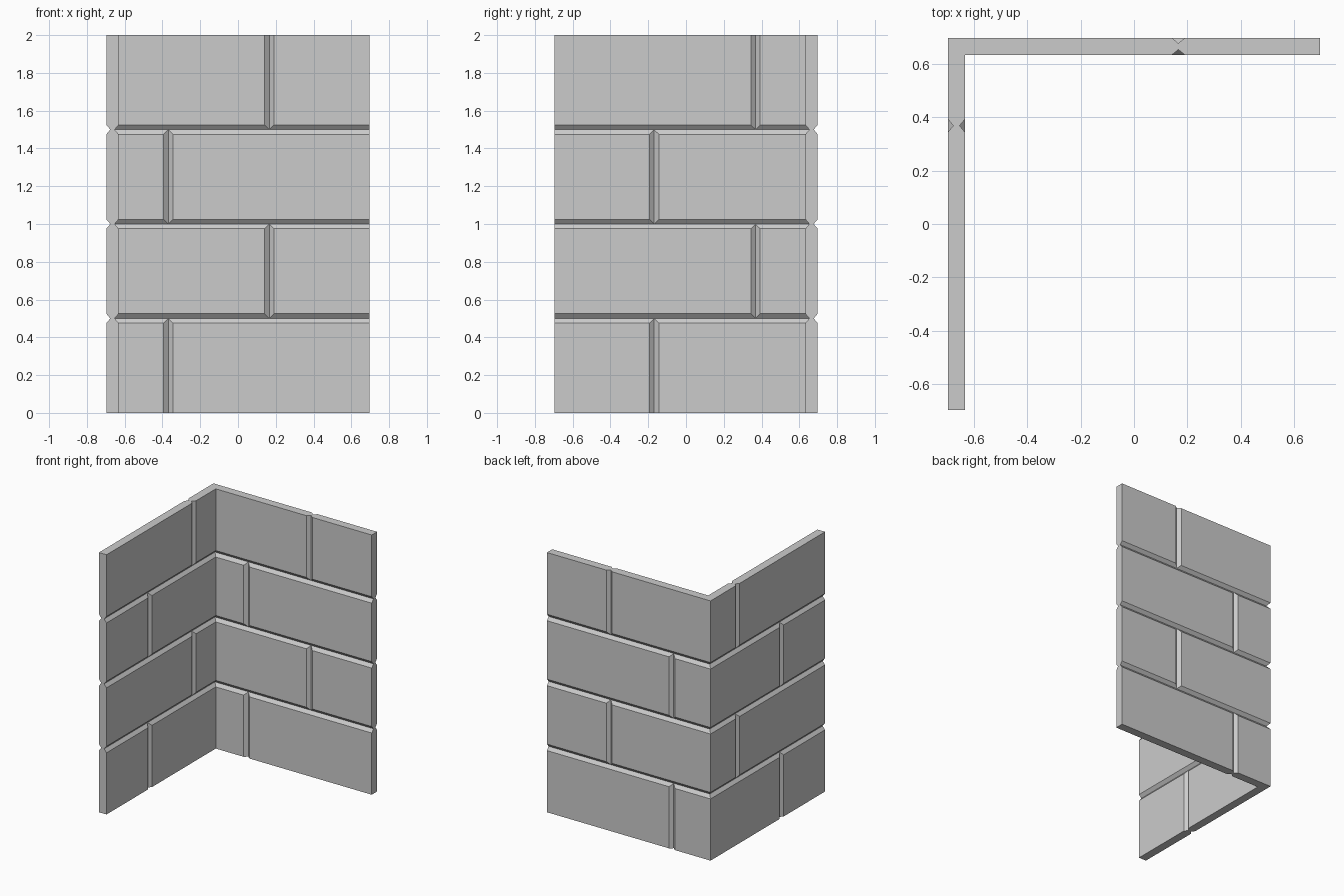
import bpy, bmesh

if "Cube" in bpy.data.objects:
    bpy.data.objects.remove(bpy.data.objects["Cube"])

H = 0.697      # half footprint
T = 0.065      # wall thickness
D = 0.021      # groove depth
W = 0.025      # groove half width
COURSE = 0.5   # course height


def to_object(name, bm):
    bmesh.ops.recalc_face_normals(bm, faces=bm.faces)
    mesh = bpy.data.meshes.new(name)
    bm.to_mesh(mesh)
    bm.free()
    ob = bpy.data.objects.new(name, mesh)
    bpy.context.collection.objects.link(ob)
    return ob


def loft(bm, rings):
    """Skin a stack of equal-sized rings and cap both ends."""
    loops = [[bm.verts.new(p) for p in ring] for ring in rings]
    n = len(loops[0])
    for a, b in zip(loops, loops[1:]):
        for i in range(n):
            j = (i + 1) % n
            bm.faces.new((a[i], a[j], b[j], b[i]))
    bm.faces.new(loops[0])
    bm.faces.new(loops[-1])


def corner_plan(d, z):
    """L-shaped plan with both wall faces sunk by d, free ends kept flush."""
    o, i = H - d, H - T + d
    return [(-o, -H, z), (-i, -H, z), (-i, i, z), (H, i, z), (H, o, z), (-o, o, z)]


# Wall body with the horizontal V joints
levels = [(0, 0)]
for k in (1, 2, 3):
    z = k * COURSE
    levels += [(0, z - W), (D, z), (0, z + W)]
levels.append((0, 4 * COURSE))
bm = bmesh.new()
loft(bm, [corner_plan(d, z) for d, z in levels])
wall = to_object("brick_corner_wall", bm)

# Vertical V joints, staggered per course, on both faces of both walls
bm = bmesh.new()
depth, out = D - 0.0003, 0.01
flare = W * (depth + out) / depth
for row in range(4):
    z0 = row * COURSE if row else -0.05
    z1 = (row + 1) * COURSE if row < 3 else 4 * COURSE + 0.05
    back_x, left_y = ((-0.369, -0.169), (0.166, 0.368))[row % 2]
    for surface, sign in ((H, 1), (H - T, -1)):
        tip, mouth = surface - sign * depth, surface + sign * out
        tri = [(-flare, mouth), (flare, mouth), (0, tip)]
        loft(bm, [[(back_x + u, v, z) for u, v in tri] for z in (z0, z1)])
        loft(bm, [[(-v, left_y + u, z) for u, v in tri] for z in (z0, z1)])
cutter = to_object("joint_cutter", bm)
cutter.hide_render = True

# Cut the joints and discard the helper
mod = wall.modifiers.new("joints", 'BOOLEAN')
mod.operation = 'DIFFERENCE'
mod.solver = 'EXACT'
mod.object = cutter
bpy.context.view_layer.objects.active = wall
wall.select_set(True)
bpy.ops.object.modifier_apply(modifier=mod.name)
bpy.data.objects.remove(cutter, do_unlink=True)
